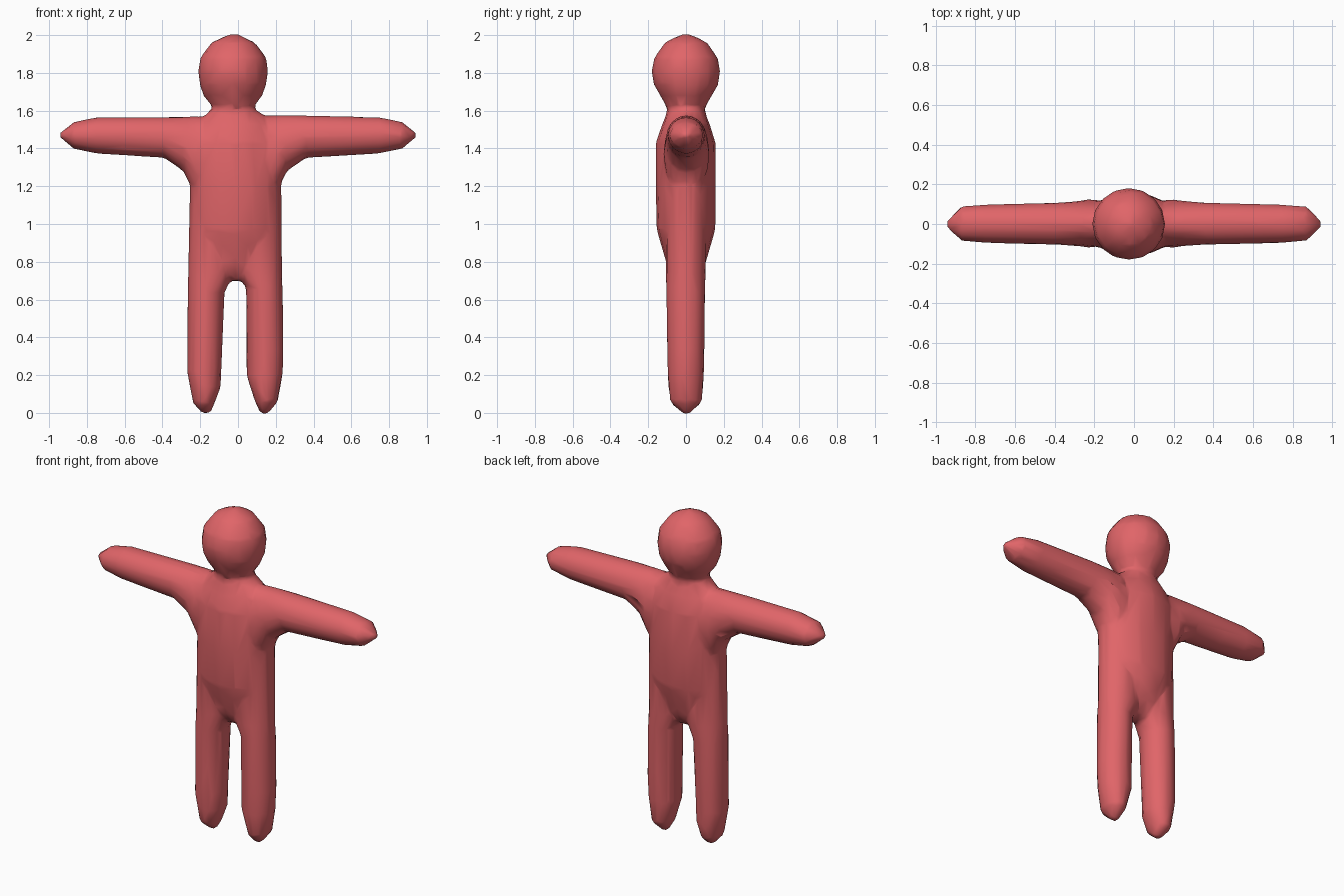
import bpy, bmesh, math

bm = bmesh.new()
SIDES = 16


def loft(rings, axis):
    """Closed tube. Z axis: (z, xmin, xmax, ymin, ymax). X axis: (x, zmin, zmax, ymin, ymax)."""
    loops = []
    for pos, a0, a1, b0, b1 in rings:
        loop = []
        for i in range(SIDES):
            t = 2 * math.pi * i / SIDES
            a = (a0 + a1) / 2 + (a1 - a0) / 2 * math.cos(t)
            b = (b0 + b1) / 2 + (b1 - b0) / 2 * math.sin(t)
            loop.append(bm.verts.new((a, b, pos) if axis == 'Z' else (pos, b, a)))
        loops.append(loop)
    for lo, hi in zip(loops, loops[1:]):
        for i in range(SIDES):
            j = (i + 1) % SIDES
            bm.faces.new((lo[i], lo[j], hi[j], hi[i]))
    bm.faces.new(loops[0])
    bm.faces.new(loops[-1])


# torso, neck and head
loft([(0.70, -0.05, 0.03, -0.05, 0.05), (0.78, -0.15, 0.12, -0.10, 0.10),
      (0.97, -0.25, 0.22, -0.155, 0.155), (1.20, -0.256, 0.232, -0.16, 0.157),
      (1.43, -0.25, 0.22, -0.16, 0.157), (1.53, -0.22, 0.19, -0.125, 0.125),
      (1.58, -0.17, 0.13, -0.105, 0.105), (1.615, -0.13, 0.08, -0.10, 0.10),
      (1.68, -0.183, 0.128, -0.137, 0.137), (1.74, -0.203, 0.15, -0.172, 0.172),
      (1.81, -0.211, 0.158, -0.182, 0.182), (1.88, -0.201, 0.15, -0.168, 0.168),
      (1.96, -0.14, 0.09, -0.112, 0.112), (1.985, -0.09, 0.04, -0.065, 0.065),
      (2.004, -0.04, 0.0, -0.02, 0.02)], 'Z')

# arms, flaring into the armpits
ARM = [(0.0, 1.15, 1.57, -0.10, 0.10), (0.20, 1.16, 1.578, -0.12, 0.125),
       (0.26, 1.28, 1.576, -0.11, 0.115), (0.36, 1.35, 1.575, -0.105, 0.108),
       (0.75, 1.373, 1.565, -0.096, 0.098), (0.87, 1.398, 1.54, -0.085, 0.09),
       (0.92, 1.44, 1.50, -0.04, 0.04), (0.945, 1.46, 1.48, -0.015, 0.015)]
loft(ARM, 'X')
loft([(-x - (0.03 if 0.1 < x < 0.4 else 0), a, b - (0.008 if x < 0.4 else 0), c, d)
      for x, a, b, c, d in ARM], 'X')

# legs, running up the sides of the torso
loft([(-0.004, 0.12, 0.16, -0.02, 0.02), (0.06, 0.09, 0.21, -0.085, 0.085),
      (0.20, 0.045, 0.236, -0.097, 0.095), (0.34, 0.044, 0.242, -0.10, 0.098),
      (0.66, 0.042, 0.236, -0.105, 0.102), (0.75, -0.01, 0.234, -0.108, 0.105),
      (1.20, 0.02, 0.23, -0.105, 0.105)], 'Z')
loft([(0.0, -0.195, -0.145, -0.02, 0.02), (0.05, -0.237, -0.125, -0.08, 0.08),
      (0.14, -0.255, -0.09, -0.095, 0.093), (0.22, -0.27, -0.088, -0.098, 0.095),
      (0.64, -0.266, -0.07, -0.105, 0.102), (0.75, -0.264, -0.02, -0.108, 0.105),
      (1.20, -0.256, -0.04, -0.105, 0.105)], 'Z')

bmesh.ops.recalc_face_normals(bm, faces=bm.faces)
mesh = bpy.data.meshes.new("figure")
bm.to_mesh(mesh)
bm.free()
figure = bpy.data.objects.new("figure", mesh)
bpy.context.collection.objects.link(figure)

# blend the parts into one skin, then reduce to low-poly
remesh = figure.modifiers.new("blend", 'REMESH')
remesh.mode = 'VOXEL'
remesh.voxel_size = 0.014
remesh.use_smooth_shade = True
soften = figure.modifiers.new("soften", 'SMOOTH')
soften.factor = 0.5
soften.iterations = 4
reduce = figure.modifiers.new("reduce", 'DECIMATE')
reduce.ratio = 0.045

# red surface
red = bpy.data.materials.new("red")
red.diffuse_color = (0.75, 0.13, 0.14, 1)
mesh.materials.append(red)
for p in mesh.polygons:
    p.use_smooth = True
